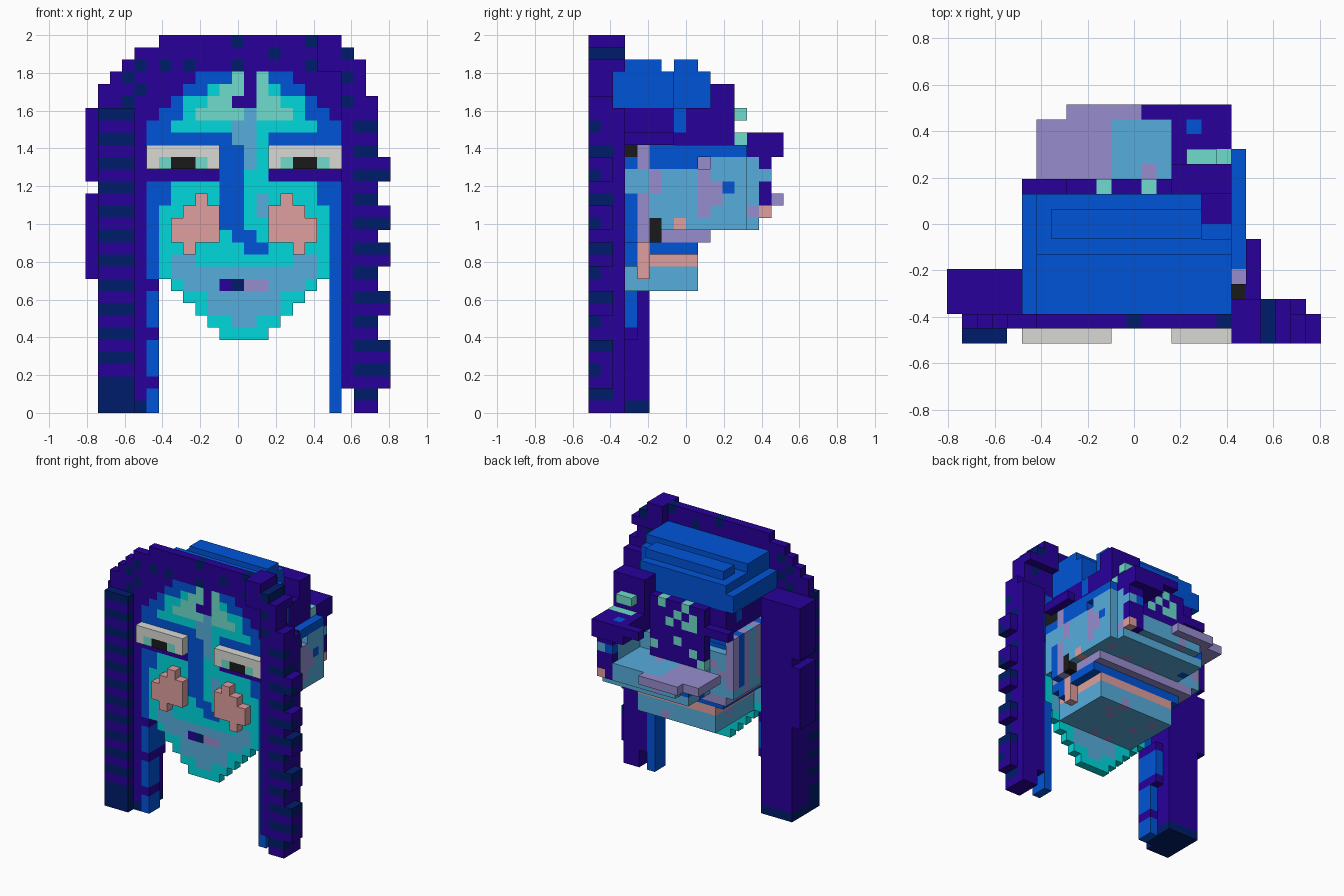
import bpy, bmesh, random

if "Cube" in bpy.data.objects:
    bpy.data.objects.remove(bpy.data.objects["Cube"])

random.seed(4)
U = 2 / 31                      # block size; the grid is 25 wide, 16 deep, 31 high
W, D, H = 25, 16, 31
PALETTE = {
    "p": ("purple", "27009a"), "n": ("navy", "001c6b"), "b": ("blue", "0054d8"),
    "c": ("cyan", "00d8dc"), "g": ("sea_green", "6edccc"), "s": ("steel_blue", "57addc"),
    "m": ("mauve", "978dcf"), "w": ("eye_white", "d9d9d5"), "k": ("black", "1a1a1a"),
    "r": ("pink", "df9f9f"),
}
KEYS = list(PALETTE)
blocks = {}                     # (column, depth, row from the top) -> (part, colour)


def linear(pair):
    v = int(pair, 16) / 255
    return v / 12.92 if v < 0.04045 else ((v + 0.055) / 1.055) ** 2.4


def make_material(name, code):
    colour = [linear(code[i:i + 2]) for i in (0, 2, 4)] + [1]
    mat = bpy.data.materials.new(name)
    mat.use_nodes = True
    mat.diffuse_color = colour
    mat.node_tree.nodes["Principled BSDF"].inputs["Base Color"].default_value = colour
    return mat


def span(v):
    return range(v[0], v[1] + 1) if isinstance(v, tuple) else (v,)


def fill(part, colour, cols, depths, rows):
    """Fill a box of blocks; colour is a key or a rule of (column, depth, row)."""
    for i in span(cols):
        for k in span(depths):
            for r in span(rows):
                blocks[i, k, r] = (part, colour if isinstance(colour, str) else colour(i, k, r))


def speckle(base, dots, chance):
    return lambda i, k, r: random.choice(dots) if random.random() < chance else base


# Head: crown, hairline, core, jaw shelves
skin = speckle("s", "bmm", 0.13)
fill("crown", "b", (6, 18), (2, 5), 2)
fill("crown", "b", (7, 16), (7, 8), 2)
fill("crown", "b", (6, 18), (2, 6), 3)
fill("crown", "b", (6, 16), (7, 9), 3)
fill("crown", "b", (5, 18), (2, 6), (4, 5))
fill("crown", "b", (5, 16), (7, 9), (4, 5))
fill("hairline", speckle("p", "m", 0.06), (6, 18), (2, 9), (6, 8))
fill("hairline", "b", (6, 18), 7, (6, 7))
fill("head", "b", (5, 19), (2, 9), 9)
fill("head", "b", (5, 19), (2, 8), 10)
fill("head", skin, (5, 19), (2, 9), (11, 15))
fill("head", lambda i, k, r: "bmsm"[k % 4], 5, (2, 9), (9, 14))
fill("head", "m", (6, 18), (2, 9), 16)
fill("jaw", "b", (7, 18), (2, 8), 17)
fill("jaw", "r", (8, 17), (2, 8), 18)
fill("jaw", skin, (8, 17), (2, 8), (19, 20))

# Back of the head: dotted panel, side wall, ledges
fill("back_panel", speckle("p", "g", 0.2), (8, 14), 10, (6, 12))
fill("back_panel", "p", (15, 18), (10, 11), (4, 8))
fill("back_panel", "p", (5, 7), 10, 8)
fill("side_wall", "b", (17, 19), (10, 12), 9)
fill("side_wall", skin, (17, 19), (10, 12), (10, 15))
fill("side_wall", skin, (17, 18), 13, (10, 15))
fill("back_shelf", skin, (8, 16), (10, 13), (13, 15))
fill("back_shelf", skin, (9, 18), 14, (13, 14))
fill("back_ledge", "m", (6, 10), (11, 14), 13)
fill("back_ledge", "m", (8, 12), 15, 13)
fill("brim", "p", (15, 18), (11, 15), (8, 9))
fill("brim", "p", (13, 14), 15, 8)
fill("brim", speckle("p", "bsr", 0.3), (17, 18), 14, (10, 14))
fill("brim", "p", 20, (3, 6), 8)
fill("brim", "g", (16, 18), 12, 8)
fill("brim", "g", (16, 17), 12, 6)
fill("brim", "b", 16, 14, 8)
fill("side_patch", "k", 19, 2, (8, 9))
fill("side_patch", "k", 19, 3, (8, 9))
fill("side_patch", "m", 19, 4, (9, 10))
fill("side_patch", "m", 19, 5, (11, 12))
fill("side_patch", "m", 19, (9, 10), (12, 13))
fill("side_patch", "b", 19, 3, (13, 16))
fill("side_patch", "m", 19, 4, (13, 16))
fill("side_patch", "r", 19, 7, 15)
fill("side_patch", "k", (18, 19), 5, (15, 16))
fill("side_patch", "b", 18, 3, (17, 18))
fill("side_patch", "r", 18, 4, (17, 19))


# Face mask: symmetric bands of colour, one starting column per row
def band(colour, row, starts):
    for r, a in enumerate(starts, row):
        fill("face", colour, (a, 25 - a), 1, r)


def mirrored(part, colour, a, b, depth, rows):
    fill(part, colour, (a, b), depth, rows)
    fill(part, colour, (25 - b, 25 - a), depth, rows)


# Forehead
band("p", 3, [5] * 4)
band("b", 3, [9, 8, 7, 6] + [5] * 4)
band("c", 4, [10, 8, 8, 7])
band("g", 4, [11, 10, 9])
fill("face", "g", (12, 14), 1, 3)
fill("face", "p", 13, 1, (3, 5))
fill("face", "p", 12, 1, 5)
fill("face", "s", 13, 1, 6)
# Under-eye band, cheeks area and chin
band("p", 11, [5])
band("b", 12, [5] * 8)
band("c", 12, [7, 7] + [6] * 6)
mirrored("face", "s", 7, 8, 1, 18)
band("s", 19, [7])
band("c", 20, [7, 8, 9, 10, 11])
band("s", 20, [8, 10, 10, 12])
# Nose
fill("face", "s", (12, 13), 1, (7, 8))
fill("face", "c", (13, 14), 1, (9, 12))
fill("face", "s", 13, 1, (9, 10))
fill("face", "c", 14, 1, 8)
fill("face", "s", 14, 1, (13, 14))
fill("face", "b", (11, 12), 1, (9, 15))
fill("face", "b", (12, 13), 1, 16)
fill("face", "b", (13, 14), 1, 17)
# Mouth
fill("face", "p", 11, 1, 20)
fill("face", "n", 12, 1, 20)
fill("face", "m", (13, 14), 1, 20)

# Eyes and cheeks stand one block proud of the mask
mirrored("eyes", "w", 5, 10, 0, (9, 10))
mirrored("eyes", "g", 6, 9, 0, 10)
mirrored("eyes", "k", 7, 8, 0, 10)
for r, (a, b) in enumerate([(9, 9), (8, 10), (7, 10), (7, 10), (8, 8)], 13):
    mirrored("cheeks", "r", a, b, 0, r)


# Hair cap with scattered dark dots, denser on the right
def dotted(i, k, r):
    dark = (i + r) % 2 == 0 and i > 2 and r > 1 if i < 10 else (i + 3 * r) % 6 == 0
    return "n" if dark else "p"


for r, (a, b) in enumerate([(6, 20), (4, 21), (3, 22), (2, 22), (1, 22), (1, 23)]):
    for i in range(a, b + 1):
        if r < 3 or not 5 <= i <= 20:
            fill("hair_cap", dotted, i, 1, r)
            if i > 18:
                fill("hair_cap", dotted, i, (0, 2 if r < 3 else 1), r)


# Hair curtains with banded fronts
def right_band(i, k, r):
    return "n" if r == 30 or (k < 2 and 1 <= i <= 3 and (r > 27 or r % 2 == 0)) else "p"


def left_band(i, k, r):
    return "n" if i > 21 and (k == 0 and r % 2 or k == 1 and r % 4 == 1) else "p"


for r in range(6, H):
    first = 1 if r == 12 or r > 19 else 0
    fill("right_curtain", right_band, (first, 4), (2, 4), r)
    fill("right_curtain", right_band, (1, 3), (0, 1), r)
    fill("right_curtain", right_band, 4, 1, r)
    fill("left_curtain", left_band, (22 if r > 28 else 21, 23), (0, 2), r)
    if r in (10, 11, 14, 15, 17, 18, 21, 22, 25, 26, 27, 28):
        fill("left_curtain", left_band, 24, (0, 1), r)
    if r > 19:
        fill("right_strand", "p" if r % 4 == 0 else "b", 5, (1, 3 if r < 25 else 2), r)
        fill("left_strand", "b", 20, (1, 2), r)

# Turn each part into a mesh of its exposed block faces
materials = [make_material(*PALETTE[key]) for key in KEYS]


def build(part):
    bm = bmesh.new()
    corners = {}
    for cell, (owner, key) in blocks.items():
        if owner != part:
            continue
        for axis in range(3):
            for step in (0, 1):
                near = list(cell)
                near[axis] += 2 * step - 1
                if tuple(near) in blocks:
                    continue
                quad = []
                for da, db in ((0, 0), (1, 0), (1, 1), (0, 1)):
                    p = list(cell)
                    p[axis] += step
                    p[(axis + 1) % 3] += da
                    p[(axis + 2) % 3] += db
                    p = tuple(p)
                    if p not in corners:
                        x, y, z = p[0] - W / 2, p[1] - D / 2, H - p[2]
                        corners[p] = bm.verts.new((x * U, y * U, z * U))
                    quad.append(corners[p])
                # Rows count downward, so the far side is wound in reverse
                face = bm.faces.new(quad[::-1] if step else quad)
                face.material_index = KEYS.index(key)
    mesh = bpy.data.meshes.new(part)
    bm.to_mesh(mesh)
    bm.free()
    for mat in materials:
        mesh.materials.append(mat)
    bpy.context.collection.objects.link(bpy.data.objects.new(part, mesh))


for part in dict.fromkeys(owner for owner, key in blocks.values()):
    build(part)
